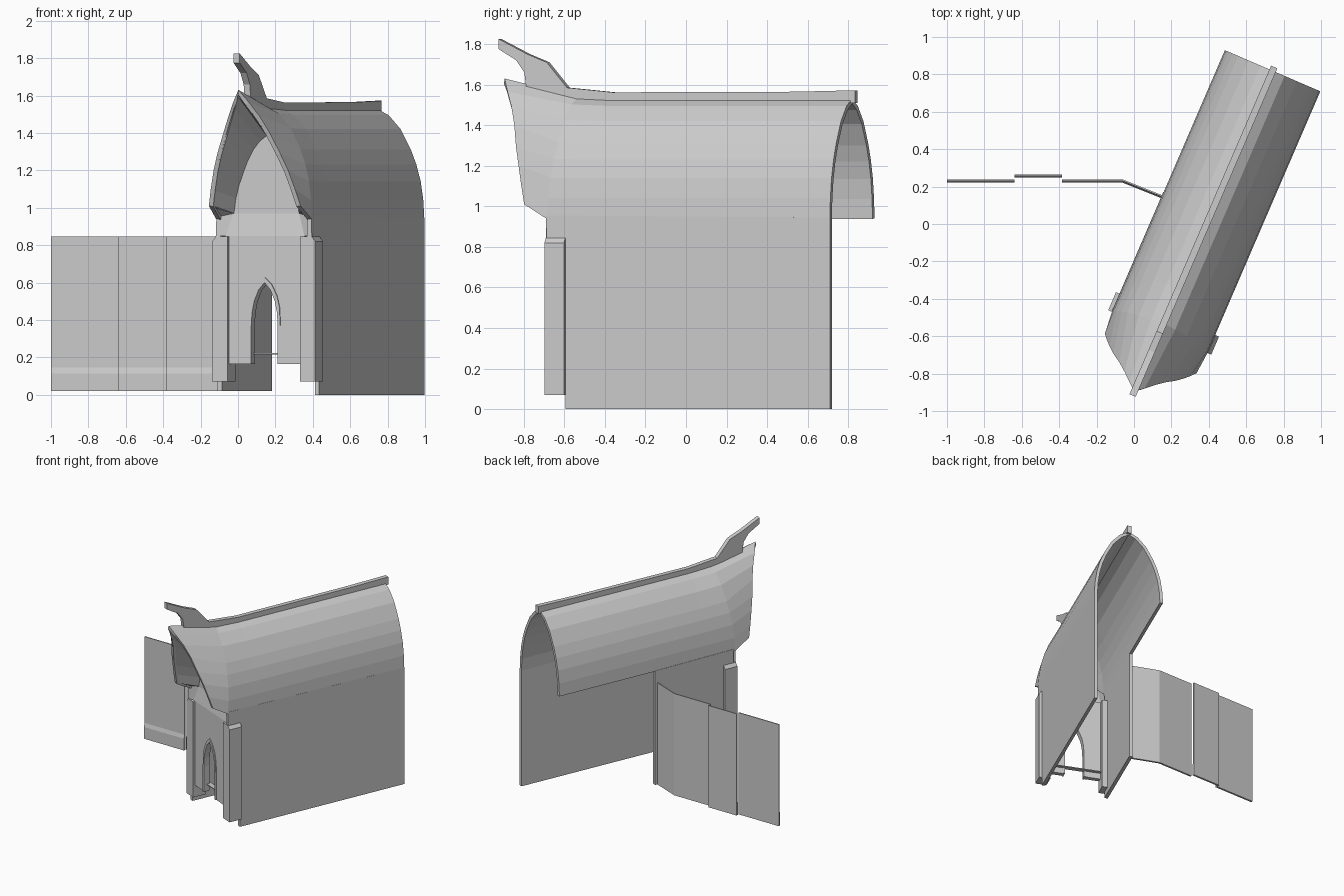
import bpy, bmesh, math
from mathutils import Matrix

if "Cube" in bpy.data.objects:
    bpy.data.objects.remove(bpy.data.objects["Cube"])

stone = bpy.data.materials.new("pale_grey")
stone.diffuse_color = (0.6, 0.6, 0.6, 1)
stone.use_nodes = True
stone.node_tree.nodes["Principled BSDF"].inputs["Base Color"].default_value = stone.diffuse_color

# Hall frame: u across, v along the ridge, turned on the ground plane
c, s = 0.918, 0.396
HALL = Matrix(((c, s, 0, 0.356 * c), (-s, c, 0, -0.356 * s), (0, 0, 1, 0), (0, 0, 0, 1)))
WORLD = Matrix.Identity(4)


def make(name, verts, faces, frame=HALL, solid=True):
    me = bpy.data.meshes.new(name)
    me.from_pydata(verts, [], faces)
    if solid:
        bm = bmesh.new()
        bm.from_mesh(me)
        bmesh.ops.recalc_face_normals(bm, faces=bm.faces)
        bm.to_mesh(me)
        bm.free()
    me.transform(frame)
    me.materials.append(stone)
    ob = bpy.data.objects.new(name, me)
    bpy.context.collection.objects.link(ob)
    return ob


def prism(name, outline, place, lo, hi, frame=HALL):
    """Extrude a 2D outline from lo to hi; place maps (a, b, depth) to xyz."""
    n = len(outline)
    verts = [place(a, b, d) for d in (lo, hi) for a, b in outline]
    faces = [list(range(n)), list(range(n, 2 * n))]
    faces += [(i, (i + 1) % n, n + (i + 1) % n, n + i) for i in range(n)]
    return make(name, verts, faces, frame)


def side(v, z, u): return (u, v, z)      # outline seen from the side
def front(u, z, v): return (u, v, z)     # outline seen from the front
def plan(x, y, z): return (x, y, z)      # outline seen from above


# Roof shell: lofted pointed arch with a forward-flaring front
arch = [(.278, .94), (.272, 1.04), (.257, 1.14), (.232, 1.23), (.2, 1.31), (.14, 1.42), (.07, 1.495), (0, 1.53)]
rim = [(.267, 1.01, -.6), (.245, 1.1, -.625), (.217, 1.2, -.652), (.183, 1.29, -.68),
       (.135, 1.4, -.71), (.09, 1.49, -.745), (.045, 1.565, -.785), (0, 1.63, -.82)]
n = len(arch)
sections = [rim,
            [(a, z + .01 * i / n, -.477 + .06 * i / n) for i, (a, z) in enumerate(arch)],
            [(a, z, -.23) for a, z in arch],
            [(a, z, 1.046) for a, z in arch]]
verts, w = [], 2 * n - 1
for sec in sections:
    verts += [(-a, v, z) for a, z, v in sec] + [(a, v, z) for a, z, v in sec[-2::-1]]
faces = [(i * w + j, i * w + j + 1, (i + 1) * w + j + 1, (i + 1) * w + j)
         for i in range(3) for j in range(w - 1)]
roof = make("roof", verts, faces, solid=False)
mod = roof.modifiers.new("thickness", 'SOLIDIFY')
mod.thickness, mod.offset = .025, -1

# Gable panel, the soffit funnelling out to the roof rim, and the sloped ledge
panel = [(.19, .97), (.178, 1.05), (.16, 1.12), (.138, 1.18), (.11, 1.25), (.077, 1.31), (.04, 1.355), (0, 1.385)]
prism("gable_panel", [(-a, z) for a, z in panel] + panel[-2::-1], front, -.44, -.425)
for sgn, label in ((-1, "left"), (1, "right")):
    inner = [(sgn * a * .93, v + .005, z - .045 * i / n) for i, (a, z, v) in enumerate(rim)]
    outer = [(sgn * a, -.44, z) for a, z in panel]
    faces = [(i, i + 1, n + i + 1, n + i) for i in range(n - 1)]
    make("soffit_" + label, inner + outer, faces)
    ledge = [(sgn * a, v, z) for a, v, z in
             ((.19, -.44, .97), (.23, -.462, .85), (.28, -.477, .845), (.276, -.477, .95), (.262, -.6, 1.01))]
    make("eave_return_" + label, ledge, [(0, 1, 2, 3), (0, 3, 4)])
make("ledge", [(-.23, -.462, .85), (.23, -.462, .85), (.19, -.44, .97), (-.19, -.44, .97)], [(0, 1, 2, 3)])

# Ridge beam rising to a forward horn
prism("ridge_beam", [(1.068, 1.51), (1.068, 1.572), (.74, 1.565), (-.23, 1.562), (-.478, 1.585), (-.587, 1.71),
                     (-.69, 1.75), (-.845, 1.825), (-.845, 1.775), (-.75, 1.72), (-.707, 1.66), (-.696, 1.58),
                     (-.44, 1.525), (-.23, 1.51)], side, -.018, .018)

# Side walls: the right one runs full length, the left one stops at the curtain wall
prism("right_wall", [(-.374, 0), (1.046, 0), (1.046, .945), (-.477, .955), (-.477, .84), (-.374, .84)],
      side, .253, .278)
prism("left_wall", [(-.457, .02), (.22, .02), (.22, .945), (-.457, .955)], side, -.28, -.252)

# Corner buttresses with chamfered tops
for sgn, label in ((-1, "left"), (1, "right")):
    outline = [(sgn * u, z) for u, z in ((.21, .07), (.3, .07), (.3, .82), (.28, .845), (.21, .845))]
    prism("buttress_" + label, outline, front, -.478, -.373)


# Facade with a pointed doorway and its raised frame
def doorway(hw, top):
    half = [(hw, .165), (hw, .37), (.94 * hw, top - .16), (.78 * hw, top - .1), (.45 * hw, top - .04)]
    return [(-a, z) for a, z in half] + [(0, top)] + half[::-1]


prism("facade", [(-.23, .165)] + doorway(.083, .615) + [(.23, .165), (.23, .85), (-.23, .85)],
      front, -.462, -.425)
prism("door_frame", doorway(.092, .63) + doorway(.077, .6)[::-1], front, -.468, -.42)
prism("threshold", [(-.21, -.44), (.21, -.44), (.21, -.4), (-.21, -.4)], plan, .215, .222)

# Curtain wall: thin panels with a sloped plinth on the front
runs = [(-1, .238, -.64, .238), (-.64, .264, -.385, .264), (-.385, .238, -.06, .238), (-.06, .238, .165, .148)]
for i, (x0, y0, x1, y1) in enumerate(runs, 1):
    length = math.hypot(x1 - x0, y1 - y0)
    frame = Matrix.Translation((x0, y0, 0)) @ Matrix.Rotation(math.atan2(y1 - y0, x1 - x0), 4, 'Z')
    prism(f"curtain_wall_{i}", [(0, .02), (0, .845), (-.008, .845), (-.008, .145), (-.016, .115), (-.016, .02)],
          side, 0, length, frame)
